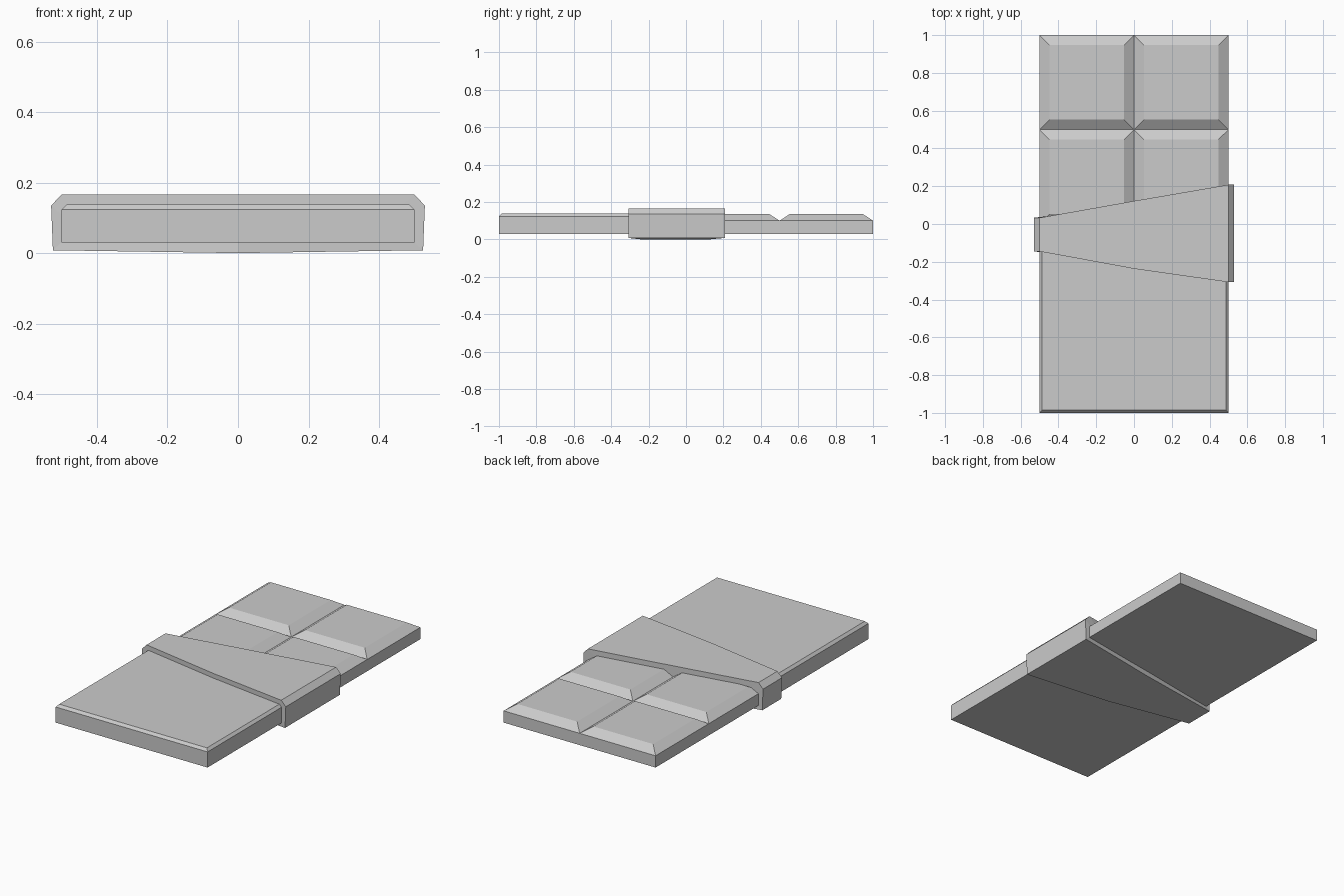
import bpy, bmesh
from mathutils import Matrix

if "Cube" in bpy.data.objects:
    bpy.data.objects.remove(bpy.data.objects["Cube"])


def finish(bm, name):
    bmesh.ops.recalc_face_normals(bm, faces=bm.faces[:])
    mesh = bpy.data.meshes.new(name)
    bm.to_mesh(mesh)
    bm.free()
    obj = bpy.data.objects.new(name, mesh)
    bpy.context.collection.objects.link(obj)
    return obj


def slab(name, cells, y0, y1, z_bottom, z_side, bevel, rise):
    """Flat slab whose top is divided into raised, chamfered cells."""
    bm = bmesh.new()
    place = Matrix.Translation((0, (y0 + y1) / 2, z_bottom)) @ Matrix.Diagonal((0.5, (y1 - y0) / 2, 1, 1))
    bmesh.ops.create_grid(bm, x_segments=cells, y_segments=cells, size=1, matrix=place)
    top = bm.faces[:]
    # side walls
    geom = bmesh.ops.extrude_edge_only(bm, edges=[e for e in bm.edges if e.is_boundary])["geom"]
    for v in bm.verts:
        v.co.z = z_side
    for v in geom:
        if isinstance(v, bmesh.types.BMVert):
            v.co.z = z_bottom
    # raised cells
    bm.normal_update()
    up = 1 if top[0].normal.z > 0 else -1
    bmesh.ops.inset_individual(bm, faces=top, thickness=bevel, depth=rise * up, use_even_offset=True)
    # underside
    bmesh.ops.holes_fill(bm, edges=[e for e in bm.edges if e.is_boundary], sides=0)
    return finish(bm, name)


# Bare bar with four chamfered pieces, and the wrapped half
slab("chocolate_pieces", 2, 0.0, 1.0, 0.03, 0.10, 0.053, 0.035)
slab("foil_wrapper", 1, -1.0, 0.0, 0.03, 0.123, 0.014, 0.015)

# Flaring paper sleeve: outer and inner cross-sections in x, z
outer = [(-0.525, 0.008), (-0.53, 0.135), (-0.5, 0.166), (0, 0.166),
         (0.5, 0.166), (0.53, 0.135), (0.525, 0.008), (0, 0)]
inner = [(-0.49, 0.04), (-0.49, 0.10), (-0.45, 0.125), (0, 0.10),
         (0.45, 0.125), (0.49, 0.10), (0.49, 0.04), (0, 0.04)]


def edge_y(x, left, mid, right):
    t = max(-1, min(1, x / 0.5))
    return mid + (right - mid) * t if t > 0 else mid + (mid - left) * t


front, back = (-0.145, -0.237, -0.308), (0.033, 0.122, 0.208)
bm = bmesh.new()
loops = [[bm.verts.new((x, edge_y(x, *ys), z)) for x, z in profile]
         for profile, ys in ((outer, front), (outer, back), (inner, back), (inner, front))]
for k in range(4):
    a, b = loops[k], loops[(k + 1) % 4]
    for i in range(8):
        j = (i + 1) % 8
        bm.faces.new((a[i], a[j], b[j], b[i]))
finish(bm, "paper_sleeve")
